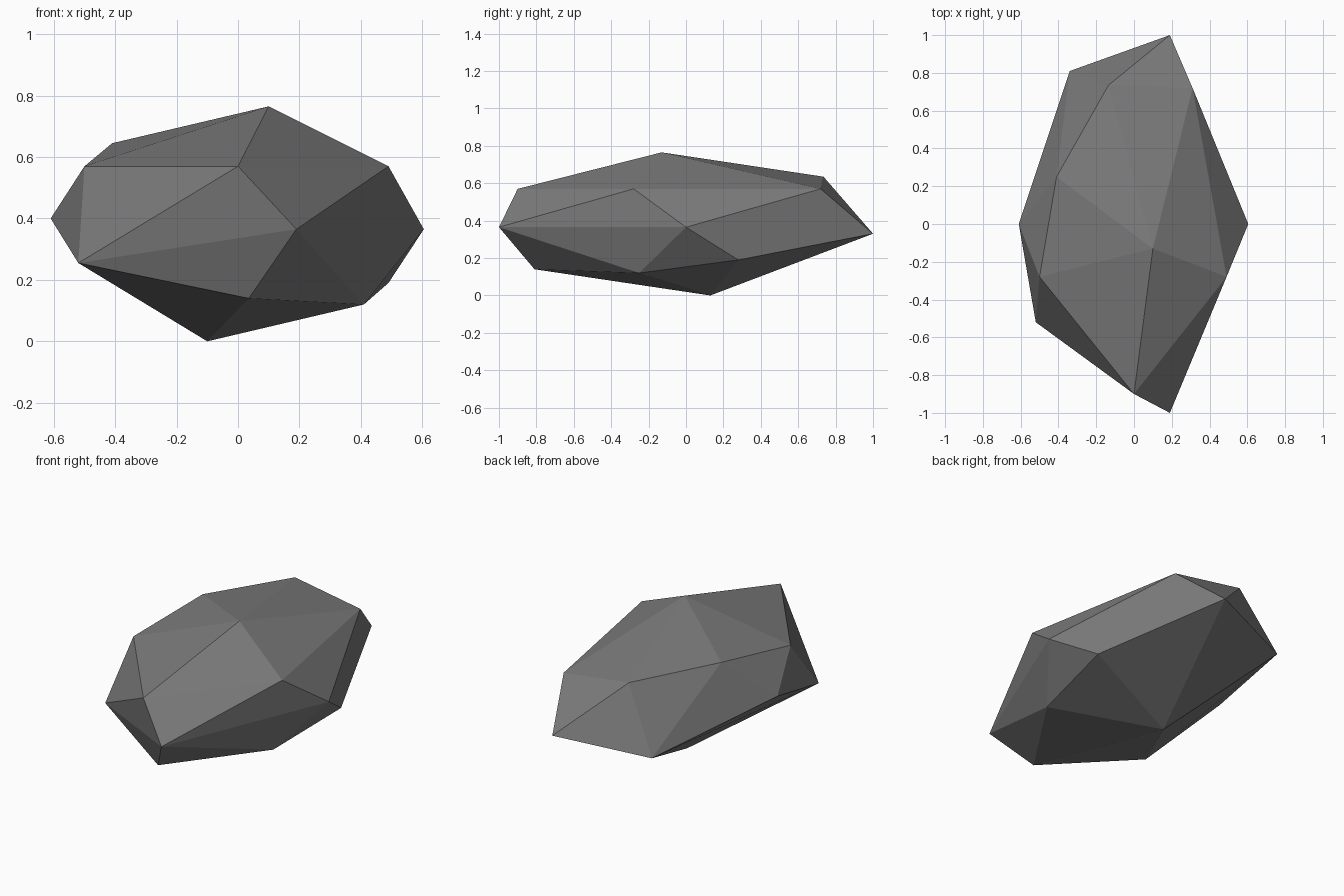
import bpy, bmesh

if "Cube" in bpy.data.objects:
    bpy.data.objects.remove(bpy.data.objects["Cube"])

# Corner points of the faceted boulder, grouped by height
crown = [(0.10, -0.13, 0.765), (-0.41, 0.25, 0.645), (-0.135, 0.735, 0.635)]
shoulder = [(0.49, -0.28, 0.57), (0.0, -0.90, 0.57), (-0.50, -0.28, 0.57), (0.31, 0.72, 0.57)]
girdle = [(0.605, 0.0, 0.365), (0.19, -1.0, 0.365), (-0.61, 0.0, 0.40), (0.19, 1.0, 0.33)]
lower = [(-0.52, -0.52, 0.255), (-0.34, 0.81, 0.263), (0.49, 0.28, 0.19)]
base = [(0.41, -0.25, 0.12), (0.035, -0.81, 0.14), (-0.10, 0.13, 0.0)]

# Wrap the corners in a convex hull with flat facets
bm = bmesh.new()
for p in crown + shoulder + girdle + lower + base:
    bm.verts.new(p)
bmesh.ops.convex_hull(bm, input=list(bm.verts))
bmesh.ops.recalc_face_normals(bm, faces=list(bm.faces))
for f in bm.faces:
    f.smooth = False

mesh = bpy.data.meshes.new("boulder")
bm.to_mesh(mesh)
bm.free()

# Stone colour
stone = bpy.data.materials.new("grey stone")
stone.diffuse_color = (0.2, 0.2, 0.2, 1)
stone.use_nodes = True
stone.node_tree.nodes["Principled BSDF"].inputs["Base Color"].default_value = stone.diffuse_color
mesh.materials.append(stone)

boulder = bpy.data.objects.new("boulder", mesh)
bpy.context.collection.objects.link(boulder)
